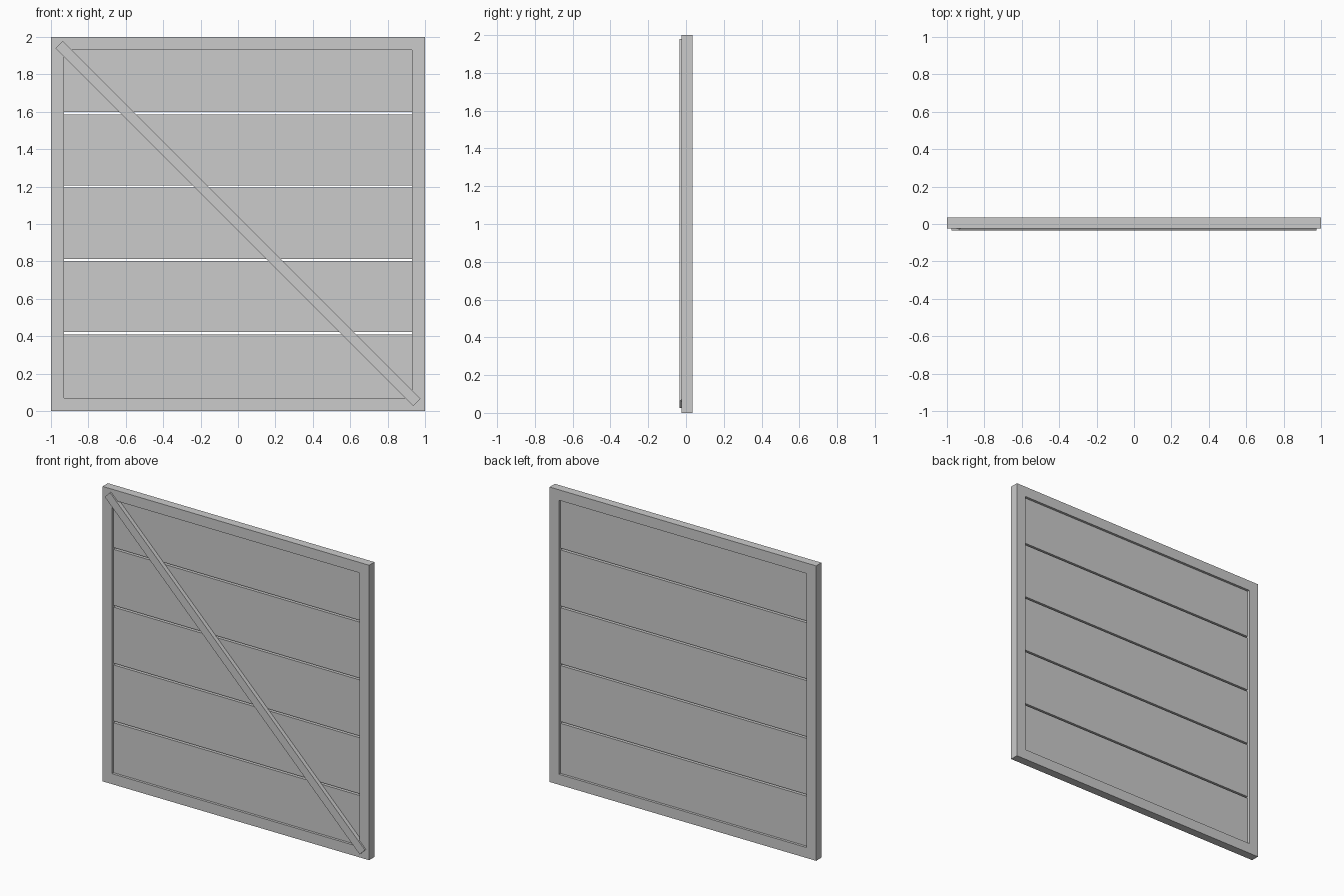
import bpy
import bmesh
from math import radians
from mathutils import Matrix

cube = bpy.data.objects.get("Cube")
if cube:
    bpy.data.objects.remove(cube, do_unlink=True)

grey = bpy.data.materials.new("plain grey")
grey.use_nodes = True
grey.diffuse_color = (0.6, 0.6, 0.6, 1)
grey.node_tree.nodes["Principled BSDF"].inputs["Base Color"].default_value = grey.diffuse_color


def finish(name, bm):
    bmesh.ops.recalc_face_normals(bm, faces=bm.faces)
    mesh = bpy.data.meshes.new(name)
    bm.to_mesh(mesh)
    bm.free()
    mesh.materials.append(grey)
    obj = bpy.data.objects.new(name, mesh)
    bpy.context.collection.objects.link(obj)
    return obj


def box(name, size, centre, turn=0):
    bm = bmesh.new()
    matrix = (Matrix.Translation(centre) @ Matrix.Rotation(radians(turn), 4, 'Y')
              @ Matrix.Diagonal((*size, 1)))
    bmesh.ops.create_cube(bm, size=1, matrix=matrix)
    return finish(name, bm)


FRONT, BACK = -0.023, 0.034          # frame depth
PLANK_FRONT, PLANK_BACK = -0.006, 0.017
BORDER = 0.071

# Square frame: a ring of four mitred sides
bm = bmesh.new()
rings = []
for half in (1, 1 - BORDER):
    for y in (FRONT, BACK):
        rings.append([bm.verts.new((sx * half, y, 1 + sz * half))
                      for sx, sz in ((-1, -1), (1, -1), (1, 1), (-1, 1))])
outer_front, outer_back, inner_front, inner_back = rings
loop = (outer_front, outer_back, inner_back, inner_front)
for a, b in zip(loop, loop[1:] + loop[:1]):
    for i in range(4):
        j = (i + 1) % 4
        bm.faces.new((a[i], a[j], b[j], b[i]))
finish("frame", bm)

# Five horizontal planks with narrow gaps, tucked into the frame
PITCH, GAP = 0.392, 0.012
for i in range(5):
    box(f"plank_{i + 1}", (1.94, PLANK_BACK - PLANK_FRONT, PITCH - GAP),
        (0, (PLANK_FRONT + PLANK_BACK) / 2, 1.004 + (i - 2) * PITCH))

# Diagonal brace across the front, from upper right to lower left
BRACE_FRONT = -0.034
box("diagonal_brace", (2.705, PLANK_FRONT - BRACE_FRONT, 0.056),
    (0, (BRACE_FRONT + PLANK_FRONT) / 2, 1.003), turn=45)
